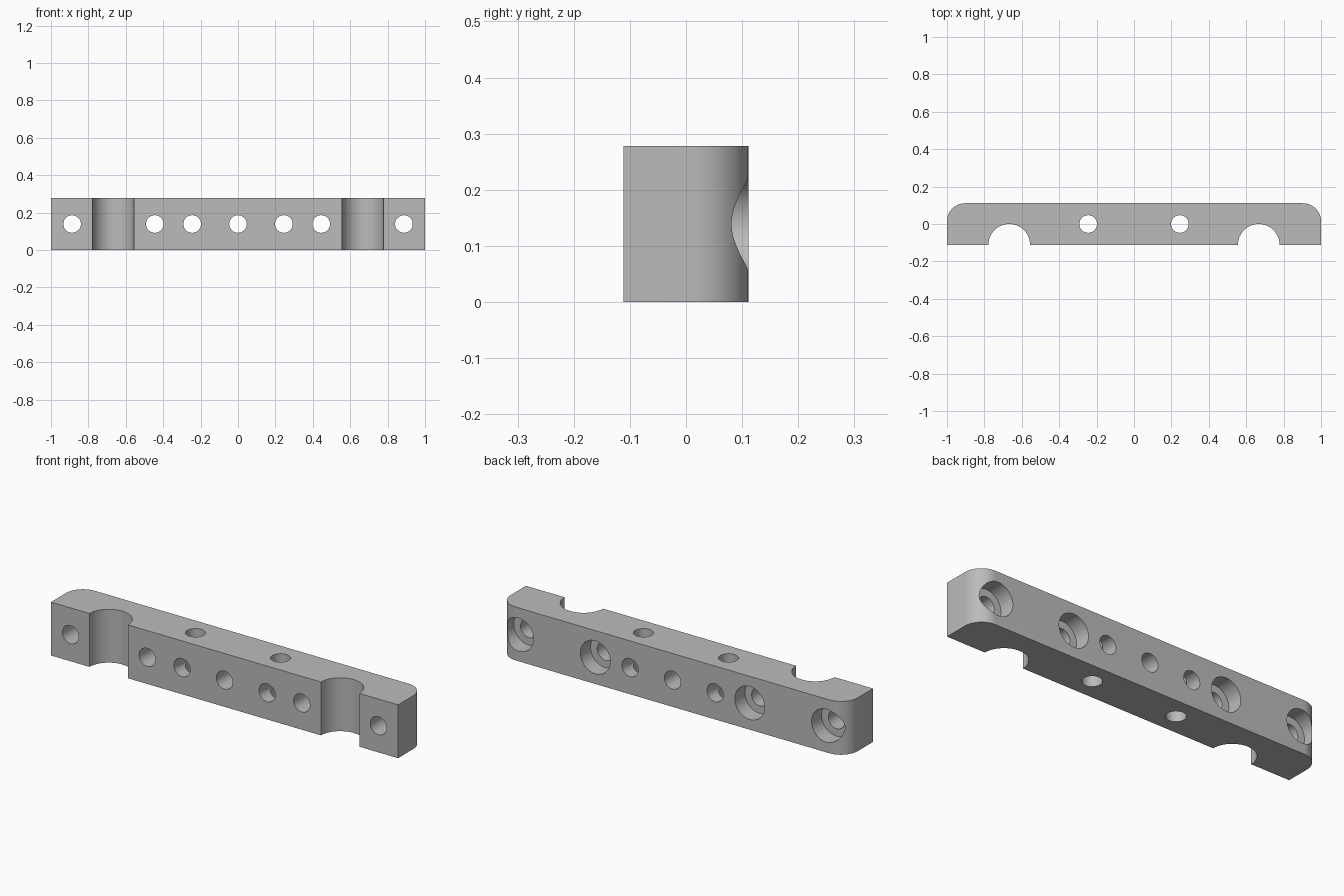
import bpy
import bmesh
from math import cos, sin, pi
from mathutils import Matrix

if "Cube" in bpy.data.objects:
    bpy.data.objects.remove(bpy.data.objects["Cube"], do_unlink=True)

HALF_Y, HEIGHT = 0.111, 0.278
CORNER, NOTCH_X = 0.097, 0.667
HOLE, BORE, BORE_DEPTH = 0.047, 0.086, 0.083
MID = HEIGHT / 2

grey = bpy.data.materials.new("plain_grey")
grey.use_nodes = True
colour = (0.5, 0.5, 0.5, 1)
grey.diffuse_color = colour
grey.node_tree.nodes["Principled BSDF"].inputs["Base Color"].default_value = colour


def link(name, bm):
    mesh = bpy.data.meshes.new(name)
    bm.to_mesh(mesh)
    bm.free()
    mesh.materials.append(grey)
    obj = bpy.data.objects.new(name, mesh)
    bpy.context.collection.objects.link(obj)
    return obj


def arc(cx, cy, radius, start, end, steps):
    angles = [start + (end - start) * i / steps for i in range(steps + 1)]
    return [(cx + radius * cos(a), cy + radius * sin(a)) for a in angles]


# Bar outline: two half-round notches in front, two rounded corners behind
outline = [(-1, -HALF_Y)]
for side in (-1, 1):
    outline += arc(side * NOTCH_X, -HALF_Y, HALF_Y, pi, 0, 40)
outline.append((1, -HALF_Y))
outline += arc(1 - CORNER, HALF_Y - CORNER, CORNER, 0, pi / 2, 20)
outline += arc(CORNER - 1, HALF_Y - CORNER, CORNER, pi / 2, pi, 20)

bm = bmesh.new()
base = bm.faces.new([bm.verts.new((x, y, 0)) for x, y in outline])
top = bmesh.ops.extrude_face_region(bm, geom=[base])["geom"]
bmesh.ops.translate(bm, vec=(0, 0, HEIGHT),
                    verts=[v for v in top if isinstance(v, bmesh.types.BMVert)])
bmesh.ops.recalc_face_normals(bm, faces=bm.faces)
bar = link("mounting_bar", bm)


def drill(centre, radius, length, along_y=True):
    """Cut one round hole through the bar."""
    bm = bmesh.new()
    turn = Matrix.Rotation(pi / 2, 4, "X") if along_y else Matrix()
    bmesh.ops.create_cone(bm, cap_ends=True, segments=48, radius1=radius,
                          radius2=radius, depth=length,
                          matrix=Matrix.Translation(centre) @ turn)
    cutter = link("hole_cutter", bm)
    cutter.hide_render = True
    cut = bar.modifiers.new("hole", "BOOLEAN")
    cut.operation, cut.solver, cut.object = "DIFFERENCE", "EXACT", cutter
    bpy.ops.object.modifier_apply(modifier=cut.name)
    bpy.data.objects.remove(cutter, do_unlink=True)


bpy.ops.object.select_all(action="DESELECT")
bpy.context.view_layer.objects.active = bar
bar.select_set(True)

# Centre hole, then mirrored pairs of plain, vertical and counterbored holes
drill((0, 0, MID), HOLE, 1)
for side in (-1, 1):
    drill((side * 0.245, 0, MID), HOLE, 1)
    drill((side * 0.245, 0, MID), HOLE, 1, along_y=False)
    for x in (0.445, 0.887):
        drill((side * x, 0, MID), HOLE, 1)
        drill((side * x, HALF_Y, MID), BORE, 2 * BORE_DEPTH)

bpy.ops.object.shade_smooth_by_angle()
